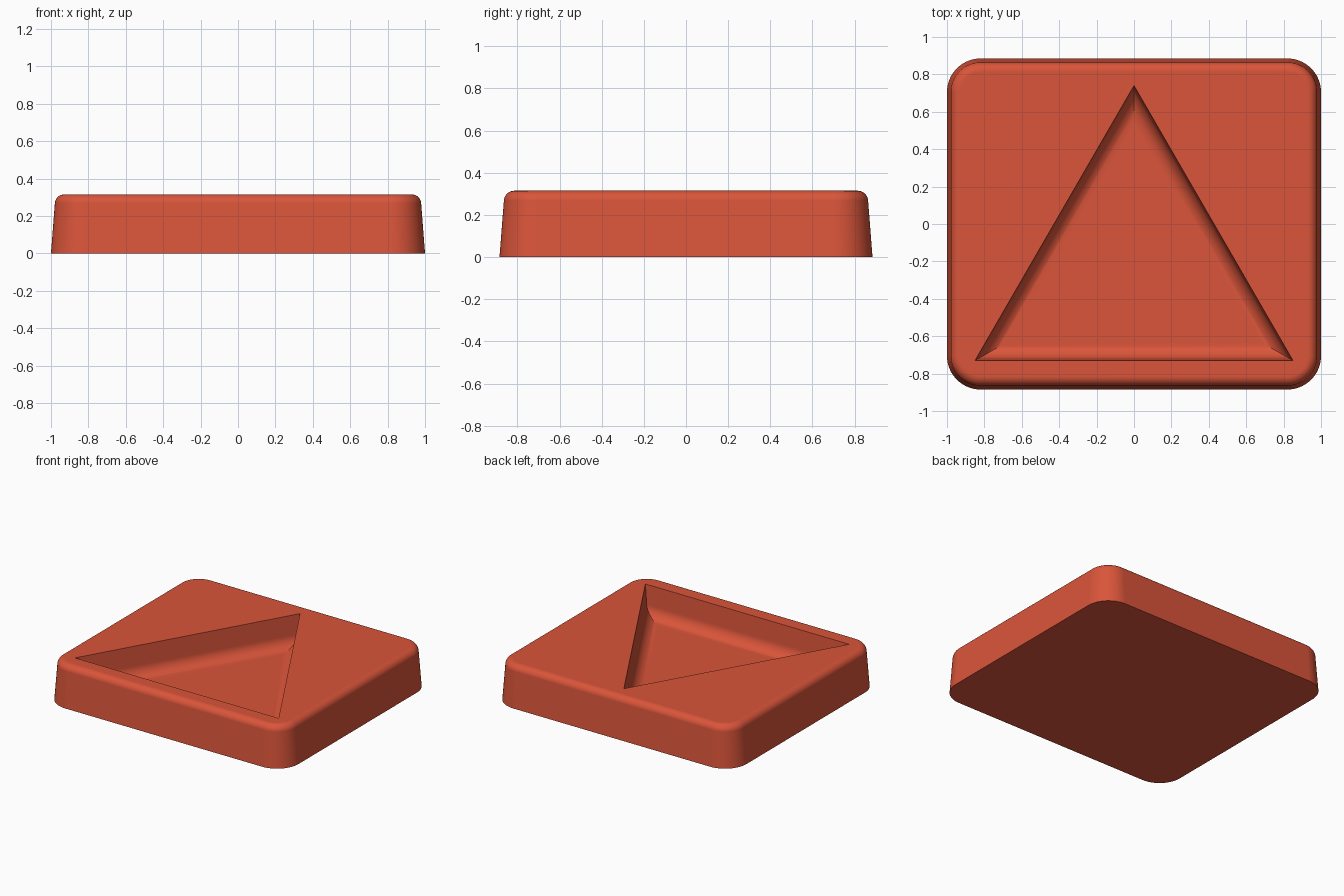
import bpy, bmesh
from math import sin, cos, pi, radians, sqrt

cube = bpy.data.objects.get("Cube")
if cube:
    bpy.data.objects.remove(cube, do_unlink=True)

HALF_X, HALF_Y, HEIGHT = 1.0, 0.885, 0.315
CORNER, EDGE, DRAFT = 0.18, 0.05, radians(4.5)
POCKET_DEPTH, POCKET_FILLET, POCKET_WALL = 0.23, 0.09, 0.01

red = bpy.data.materials.new("brick_red")
red.use_nodes = True
colour = (0.70, 0.09, 0.042, 1)
red.diffuse_color = colour
red.node_tree.nodes["Principled BSDF"].inputs["Base Color"].default_value = colour

bm = bmesh.new()


def ring(points, z):
    return [bm.verts.new((x, y, z)) for x, y in points]


def rounded_outline(inset, steps=16):
    """Rounded rectangle offset inward by inset."""
    r = CORNER - inset
    pts = []
    for k, (sx, sy) in enumerate([(1, 1), (-1, 1), (-1, -1), (1, -1)]):
        for i in range(steps + 1):
            a = (k + i / steps) * pi / 2
            pts.append((sx * (HALF_X - CORNER) + r * cos(a),
                        sy * (HALF_Y - CORNER) + r * sin(a)))
    return pts


def triangle_outline(inset):
    """Upright equilateral triangle offset inward by inset."""
    base, apex = -0.73 + inset, 0.74 - 2 * inset
    half = 0.85 - sqrt(3) * inset
    return [(half, base), (0, apex), (-half, base)]


def loft(rings):
    for a, b in zip(rings, rings[1:]):
        for i in range(len(a)):
            j = (i + 1) % len(a)
            bm.faces.new((a[i], a[j], b[j], b[i]))


# Drafted outer wall with a rounded top edge
lean = (HEIGHT - EDGE) * sin(DRAFT)
wall = [(0, 0)]
for i in range(11):
    a = DRAFT + (pi / 2 - DRAFT) * i / 10
    wall.append((lean + EDGE * (1 - cos(a)), HEIGHT - EDGE + EDGE * sin(a)))
outer = [ring(rounded_outline(d), z) for d, z in wall]
loft(outer)

# Triangular pocket with a filleted floor
floor_z = HEIGHT - POCKET_DEPTH
dip = [(0, HEIGHT)]
for i in range(13):
    a = pi / 2 * i / 12
    dip.append((POCKET_WALL + POCKET_FILLET * (1 - cos(a)),
                floor_z + POCKET_FILLET * (1 - sin(a))))
pocket = [ring(triangle_outline(d), z) for d, z in dip]
loft(pocket)

# Underside, pocket floor and the top face around the pocket
bm.faces.new(outer[0])
bm.faces.new(pocket[-1])
rim = [bm.edges.get((r[i - 1], r[i])) for r in (outer[-1], pocket[0])
       for i in range(len(r))]
bmesh.ops.triangle_fill(bm, edges=rim, use_beauty=True, use_dissolve=False)
bmesh.ops.recalc_face_normals(bm, faces=bm.faces)

mesh = bpy.data.meshes.new("triangle_tray")
bm.to_mesh(mesh)
bm.free()
mesh.materials.append(red)
tray = bpy.data.objects.new("triangle_tray", mesh)
bpy.context.collection.objects.link(tray)

# Smooth fillets with crisp rims and flat large faces
bpy.context.view_layer.objects.active = tray
tray.select_set(True)
bpy.ops.object.shade_smooth_by_angle(angle=radians(30))
normals = tray.modifiers.new("flat_faces", "WEIGHTED_NORMAL")
normals.keep_sharp = True
